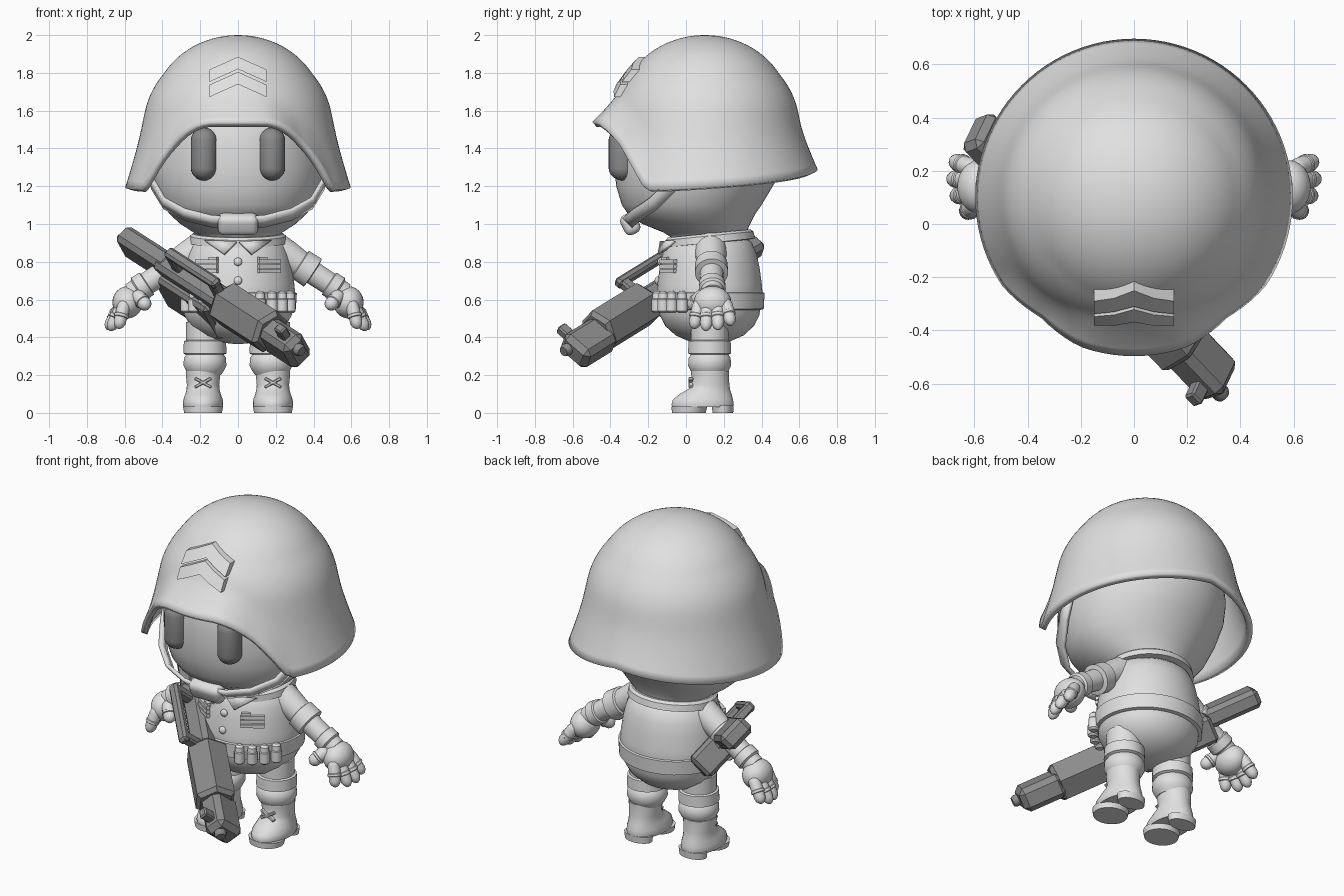
import bpy, bmesh, math
from mathutils import Matrix, Vector

cube = bpy.data.objects.get("Cube")
if cube:
    bpy.data.objects.remove(cube)


def material(name, v):
    m = bpy.data.materials.new(name)
    m.use_nodes = True
    m.diffuse_color = (v, v, v, 1)
    m.node_tree.nodes["Principled BSDF"].inputs["Base Color"].default_value = (v, v, v, 1)
    return m


CLOTH = material("light grey", 0.75)
DARK = material("dark grey", 0.26)


def finish(name, bm, mat, matrix=None, angle=35):
    if matrix is not None:
        bm.transform(matrix)
    bmesh.ops.recalc_face_normals(bm, faces=bm.faces)
    mesh = bpy.data.meshes.new(name)
    bm.to_mesh(mesh)
    bm.free()
    mesh.materials.append(mat)
    mesh.shade_smooth()
    mesh.set_sharp_from_angle(angle=math.radians(angle))
    ob = bpy.data.objects.new(name, mesh)
    bpy.context.collection.objects.link(ob)
    return ob


def loft(name, rings, mat, n=32, matrix=None, angle=35):
    """Stack of ellipses (z, rx, ry, cy), capped at both ends."""
    bm = bmesh.new()
    loops = []
    for z, rx, ry, cy in rings:
        loops.append([bm.verts.new((rx * math.cos(a), cy + ry * math.sin(a), z))
                      for a in (math.tau * (i + 0.5) / n for i in range(n))])
    for a, b in zip(loops, loops[1:]):
        for i in range(n):
            j = (i + 1) % n
            bm.faces.new((a[i], a[j], b[j], b[i]))
    bm.faces.new(loops[0])
    bm.faces.new(loops[-1])
    return finish(name, bm, mat, matrix, angle)


def lathe(name, profile, mat, matrix, sx=1, n=48, angle=35):
    return loft(name, [(z, r * sx, r, 0) for r, z in profile], mat, n, matrix, angle)


def limb(name, start, end, profile, mat, n=20, angle=35):
    """Turned shape along a line; profile is (fraction, radius)."""
    start, d = Vector(start), Vector(end) - Vector(start)
    m = Matrix.Translation(start) @ d.to_track_quat("Z", "Y").to_matrix().to_4x4()
    return lathe(name, [(r, t * d.length) for t, r in profile], mat, m, 1, n, angle)


def box(name, size, matrix, mat, bevel=0.0, segments=1):
    bm = bmesh.new()
    bmesh.ops.create_cube(bm, size=1, matrix=Matrix.Diagonal((*size, 1)))
    if bevel:
        bmesh.ops.bevel(bm, geom=bm.edges[:], offset=bevel, segments=segments, profile=0.5, affect="EDGES")
    return finish(name, bm, mat, matrix, 32)


def ball(name, loc, scale, mat, stretch=0.0):
    bm = bmesh.new()
    bmesh.ops.create_uvsphere(bm, u_segments=24, v_segments=17, radius=1)
    bm.transform(Matrix.Diagonal((*scale, 1)))
    for v in bm.verts:
        v.co.z += math.copysign(stretch, v.co.z)
    return finish(name, bm, mat, Matrix.Translation(loc), 60)


T = Matrix.Translation
SIDES = ((1, "left"), (-1, "right"))
CAPSULE = [(0, 0.005), (0.04, 0.6), (0.12, 0.9), (0.25, 1), (0.5, 1), (0.52, 1.1), (0.6, 1.1),
           (0.62, 0.95), (0.8, 0.92), (0.9, 0.72), (0.97, 0.4), (1, 0.02)]


# Helmet: dome with a flared rim that rises over the face
def dome(h):
    k = 1 - min(h, 0.4) / 0.4
    return 0.45 * math.sqrt(1 - k * k) + 0.21 * max(0, h - 0.2)


def rim_drop(a):
    k = min(1, max(0, (a - 14) / 44))
    low = 1.18 + 0.11 * (max(0, a - 60) / 120) ** 1.5
    return 2 - (low + (1.54 - low) * (1 - k ** 1.8))


bm = bmesh.new()
N, R = 96, 28
top = bm.verts.new((0, 0.1, 2))
previous = None
for k in range(1, R + 1):
    t, ring = k / R, []
    for i in range(N):
        a = math.tau * i / N
        turn = math.degrees(min(a, math.tau - a))
        drop = rim_drop(turn)
        edge = 0.597 - 0.025 * max(0, 1 - abs(turn - 38) / 18)
        h = drop * (1 - math.cos(t * math.pi / 2))
        r = dome(h) + (edge - dome(drop)) * max(0, (t - 0.78) / 0.22) ** 1.5
        ring.append(bm.verts.new((r * math.sin(a), 0.1 - r * math.cos(a), 2 - h)))
    for i in range(N):
        j = (i + 1) % N
        bm.faces.new((previous[i], previous[j], ring[j], ring[i]) if previous else (top, ring[j], ring[i]))
    previous = ring
helmet = finish("helmet", bm, CLOTH, None, 45)
shell = helmet.modifiers.new("thickness", "SOLIDIFY")
shell.thickness, shell.offset = 0.035, -1

# Rank chevrons on the helmet front
for name, apex in (("upper_chevron", 1.885), ("lower_chevron", 1.805)):
    bm = bmesh.new()
    columns = []
    for x in (-0.15, -0.075, 0, 0.075, 0.15):
        col = []
        for z, out in ((0, 0.035), (-0.065, 0.035), (-0.065, -0.05), (0, -0.05)):
            z += apex - abs(x) * 0.45
            col.append(bm.verts.new((x, 0.1 + x * x - dome(2 - z) - out, z)))
        columns.append(col)
    for a, b in zip(columns, columns[1:]):
        for i in range(4):
            bm.faces.new((a[i], b[i], b[i - 1], a[i - 1]))
    bm.faces.new(columns[0])
    bm.faces.new(columns[-1])
    finish(name, bm, CLOTH, None, 20)

# Head tapering into the neck, and eyes
loft("head", [(0.86, 0.19, 0.19, 0.12), (0.93, 0.2, 0.2, 0.12), (0.955, 0.235, 0.22, 0.1),
              (1.0, 0.305, 0.285, 0.055), (1.05, 0.36, 0.335, 0.03), (1.1, 0.4, 0.37, 0.03),
              (1.2, 0.44, 0.415, 0.045), (1.3, 0.458, 0.45, 0.07), (1.4, 0.46, 0.46, 0.08),
              (1.5, 0.45, 0.45, 0.08), (1.62, 0.41, 0.41, 0.08), (1.75, 0.32, 0.32, 0.08),
              (1.85, 0.18, 0.18, 0.08), (1.88, 0.02, 0.02, 0.08)], CLOTH, 64, None, 70)
for s, side in SIDES:
    ball(side + "_eye", (s * 0.18, -0.335, 1.37), (0.07, 0.075, 0.07), DARK, 0.07)

# Chin strap ribbon and chin cup
half = [Vector(p) for p in ((0.475, 0.0, 1.3), (0.45, -0.07, 1.21), (0.39, -0.17, 1.11),
                            (0.28, -0.26, 1.05), (0.14, -0.3, 1.015), (0, -0.31, 1.005))]
path = half + [Vector((-p.x, p.y, p.z)) for p in half[-2::-1]]
bm = bmesh.new()
rows = []
for i, p in enumerate(path):
    along = path[min(i + 1, len(path) - 1)] - path[max(i - 1, 0)]
    w = along.cross(p - Vector((0, 0.08, 1.4))).normalized() * 0.036
    rows.append((bm.verts.new(p + w), bm.verts.new(p - w)))
for a, b in zip(rows, rows[1:]):
    bm.faces.new((a[0], a[1], b[1], b[0]))
strap = finish("chin_strap", bm, CLOTH, None, 50)
thick = strap.modifiers.new("thickness", "SOLIDIFY")
thick.thickness, thick.offset = 0.022, 0
box("chin_cup", (0.215, 0.09, 0.115), T((0, -0.295, 1.0)) @ Matrix.Rotation(0.45, 4, "X"), CLOTH, 0.035, 4)

# Torso, belt and collar
BODY = T((0, 0.125, 0))
lathe("trousers", [(0.02, 0.365), (0.1, 0.375), (0.18, 0.41), (0.235, 0.46), (0.265, 0.52),
                   (0.27, 0.58)], CLOTH, BODY, 1.08, 48, 60)
lathe("jacket", [(0.27, 0.56), (0.282, 0.62), (0.277, 0.68), (0.265, 0.77), (0.25, 0.84),
                 (0.225, 0.9), (0.19, 0.93)], CLOTH, BODY, 1.08, 48, 60)
lathe("belt", [(0.27, 0.545), (0.287, 0.55), (0.292, 0.635), (0.27, 0.642)], CLOTH, BODY, 1.07)
lathe("collar", [(0.19, -0.03), (0.24, -0.025), (0.235, 0.012), (0.22, 0.025), (0.17, 0.025)], CLOTH,
      T((0, 0.125, 0.925)) @ Matrix.Rotation(0.1, 4, "X"), 1.08)


def front_y(x, r):
    return 0.125 - r * math.sqrt(1 - (x / (r * 1.08)) ** 2)


for z, r in ((0.8, 0.26), (0.7, 0.275), (0.6, 0.29)):
    ball("jacket_button", (0, front_y(0, r), z), (0.022, 0.016, 0.022), CLOTH)
for s, side in SIDES:
    # Collar flap
    bm = bmesh.new()
    tri = [bm.verts.new((s * x, front_y(x, r) - 0.012, z))
           for x, z, r in ((0.005, 0.9, 0.235), (0.07, 0.835, 0.255), (0.17, 0.905, 0.23))]
    bm.faces.new(tri)
    flap = finish(side + "_collar_flap", bm, CLOTH)
    flap.modifiers.new("thickness", "SOLIDIFY").thickness = 0.02
    # Chest ribbons
    turn = Matrix.Rotation(s * 0.6, 4, "Z")
    for k in range(3):
        box(side + "_chest_ribbon", (0.135, 0.02, 0.021),
            T((s * 0.165, front_y(0.165, 0.268), 0.75 + k * 0.026)) @ turn, CLOTH)
    box(side + "_ribbon_tab", (0.05, 0.02, 0.02), T((s * 0.13, front_y(0.13, 0.264), 0.815)) @ turn, CLOTH)
    # Belt pouches
    for k in range(4):
        a = math.radians(22 + 13 * k)
        x, y = s * 0.315 * math.sin(a), 0.125 - 0.3 * math.cos(a)
        limb(side + "_pouch", (x, y, 0.53), (x, y, 0.645),
             [(0, 0.02), (0.08, 0.03), (0.62, 0.03), (0.66, 0.026), (0.9, 0.024), (1, 0.012)], CLOTH)

    # Legs with padded bands
    LEG = T((s * 0.175, 0.125, 0))
    lathe(side + "_leg", [(0.1, 0.48), (0.1, 0.385), (0.112, 0.38), (0.115, 0.315), (0.1, 0.308),
                          (0.112, 0.29), (0.114, 0.25), (0.1, 0.222), (0.085, 0.2)], CLOTH, LEG, 1, 32)
    # Boot
    BOOT = T((s * 0.185, 0, 0))
    loft(side + "_boot", [(0.03, 0.104, 0.162, 0.088), (0.045, 0.107, 0.166, 0.088), (0.07, 0.105, 0.16, 0.09),
                          (0.1, 0.094, 0.138, 0.104), (0.125, 0.088, 0.112, 0.122), (0.15, 0.086, 0.1, 0.13),
                          (0.205, 0.092, 0.1, 0.127), (0.222, 0.092, 0.1, 0.127), (0.224, 0.07, 0.08, 0.127)],
         CLOTH, 32, BOOT, 50)
    loft(side + "_sole", [(0, 0.1, 0.09, 0.015), (0.035, 0.107, 0.095, 0.018)], CLOTH, 32, BOOT)
    loft(side + "_heel", [(0, 0.085, 0.055, 0.195), (0.04, 0.09, 0.058, 0.195)], CLOTH, 32, BOOT)
    for tilt in (-0.5, 0.5):
        box(side + "_boot_lace", (0.1, 0.025, 0.016),
            T((s * 0.185, 0.026, 0.16)) @ Matrix.Rotation(tilt, 4, "Y"), CLOTH, 0.004)

    # Arm with rolled sleeve and glove cuff
    limb(side + "_arm", (s * 0.18, 0.13, 0.885), (s * 0.565, 0.14, 0.63),
         [(0, 0.085), (0.2, 0.082), (0.38, 0.074), (0.39, 0.086), (0.56, 0.088), (0.57, 0.062),
          (0.78, 0.06), (0.79, 0.07), (0.9, 0.072), (0.92, 0.06), (1, 0.058)], CLOTH, 28)
    # Hand
    ball(side + "_palm", (s * 0.585, 0.14, 0.585), (0.08, 0.1, 0.085), CLOTH)
    for y0, y1, x1, z1 in ((0.075, 0.04, 0.635, 0.445), (0.115, 0.105, 0.68, 0.435),
                           (0.165, 0.17, 0.695, 0.44), (0.205, 0.24, 0.685, 0.465)):
        limb(side + "_finger", (s * 0.595, y0, 0.6), (s * x1, y1, z1),
             [(t, r * 0.035) for t, r in CAPSULE], CLOTH, 16)
    limb(side + "_thumb", (s * 0.545, 0.1, 0.635), (s * 0.475, 0.02, 0.555),
         [(t, r * 0.038) for t, r in CAPSULE], CLOTH, 16)

# Rifle in its own frame: x along the barrel, y sideways, z up
d = Vector((0.93, -0.97, -0.6)).normalized()
up = Vector((-0.34, -0.71, 0.62))
up = (up - d * up.dot(d)).normalized()
across = up.cross(d)
GUN = T((-0.6, 0.33, 0.93)) @ Matrix((d, across, up)).transposed().to_4x4()
for name, size, loc, bev in (
        ("rifle_stock", (0.4, 0.11, 0.18), (0.19, 0, -0.03), 0.025),
        ("rifle_receiver", (0.58, 0.13, 0.13), (0.6, 0, -0.01), 0.025),
        ("rifle_magazine", (0.46, 0.16, 0.27), (0.54, -0.02, -0.15), 0.02),
        ("rifle_handle", (0.42, 0.06, 0.05), (0.66, 0, 0.17), 0.014),
        ("rifle_handle_rear_post", (0.06, 0.055, 0.15), (0.48, 0, 0.095), 0.01),
        ("rifle_handle_front_post", (0.06, 0.055, 0.15), (0.83, 0, 0.095), 0.01),
        ("rifle_barrel_housing", (0.26, 0.14, 0.19), (1.32, 0, -0.035), 0.03),
        ("rifle_front_sight", (0.06, 0.05, 0.09), (1.37, 0, 0.085), 0.008)):
    box(name, size, GUN @ T(loc), DARK, bev)
limb("rifle_fore_end", GUN @ Vector((0.83, 0, -0.01)), GUN @ Vector((1.23, 0, -0.01)),
     [(0, 0.1), (0.06, 0.122), (0.94, 0.122), (1, 0.1)], DARK, 6, 20)
limb("rifle_muzzle", GUN @ Vector((1.4, 0, 0)), GUN @ Vector((1.485, 0, 0)),
     [(0, 0.03), (0.8, 0.034), (1, 0.026)], DARK, 16)
